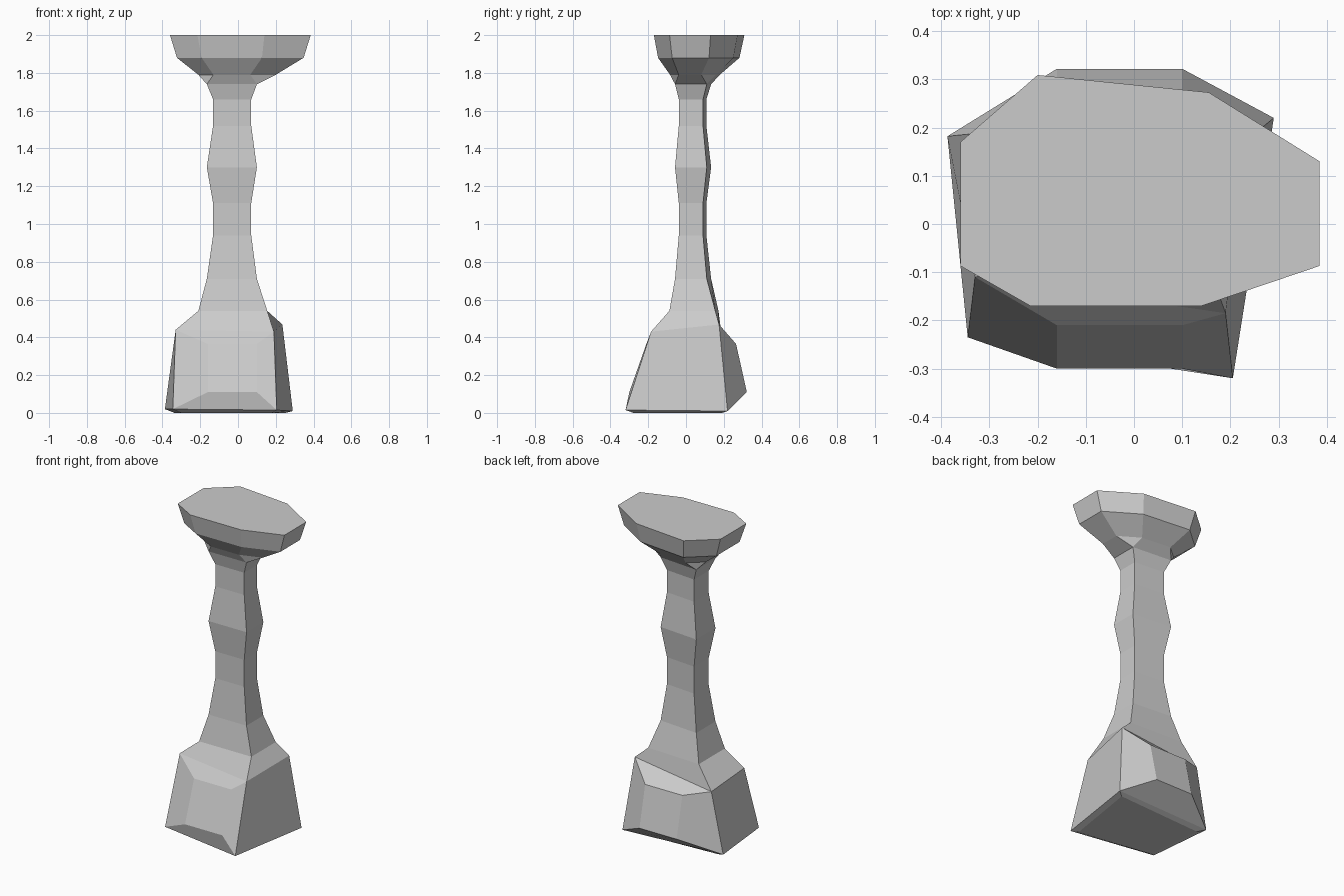
import bpy, bmesh

if "Cube" in bpy.data.objects:
    bpy.data.objects.remove(bpy.data.objects["Cube"])

bm = bmesh.new()


def ring(points):
    return [bm.verts.new(p) for p in points]


def skin(low, high):
    # joins two closed loops; repeated corners become triangles
    n = len(low)
    for i in range(n):
        j = (i + 1) % n
        corners = dict.fromkeys((low[i], low[j], high[j], high[i]))
        bm.faces.new(list(corners))


def shaft_ring(z, x0, x1, front, back_right, back_left):
    return ring([(x0, front, z), (x1, front, z), (x1, back_right, z), (x0, back_left, z)])


# Block base: corners ordered front-left, front-right, back-right, back-left
foot = ring([(-.345, -.235, .02), (.205, -.32, .015), (.29, .22, .01), (-.387, .182, .02)])
sole = ring([(v.co.x * .87, v.co.y * .87, 0) for v in foot])
shoulder = ring([(-.33, -.11, .44), (.19, -.185, .43), (.235, .175, .468), (-.31, .19, .40)])
bm.faces.new(sole[::-1])
skin(sole, foot)

# Raised panels on the front and back of the base
for a, b, y_low, y_high, xs in ((0, 1, -.30, -.21, (-.16, .10)),
                                (2, 3, .322, .265, (.10, -.16))):
    outer = [foot[a], foot[b], shoulder[b], shoulder[a]]
    inner = ring([(xs[0], y_low, .11), (xs[1], y_low, .11),
                  (xs[1], y_high, .365), (xs[0], y_high, .365)])
    skin(outer, inner)
    bm.faces.new(inner)

# Plain left and right sides of the base
for a, b in ((1, 2), (3, 0)):
    bm.faces.new([foot[a], foot[b], shoulder[b], shoulder[a]])

# Four-sided shaft with alternating swells and necks
collar = (-.21, .155, -.088, .155, .172)
swell = (-.165, .10, -.058, .11, .133)
neck = (-.132, .07, -.038, .09, .108)
previous = shoulder
for z, section in ((.54, collar), (.71, swell), (.94, neck), (1.11, neck),
                   (1.30, swell), (1.52, neck), (1.66, neck), (1.74, swell)):
    current = shaft_ring(z, *section)
    skin(previous, current)
    previous = current

# Flared eight-sided top, each shaft corner splitting in two
octagon = [(-.36, -.087), (-.215, -.17), (.14, -.17), (.385, -.087),
           (.385, .13), (.155, .273), (-.2, .309), (-.36, .17)]
previous = [previous[i // 2] for i in range(8)]
for z, scale, dx, dy in ((1.79, .55, -.012, .009), (1.88, .9, .001, .005), (2.0, 1, 0, 0)):
    current = ring([(x * scale + dx, y * scale + dy, z) for x, y in octagon])
    skin(previous, current)
    previous = current
bm.faces.new(previous)

bmesh.ops.recalc_face_normals(bm, faces=bm.faces[:])
mesh = bpy.data.meshes.new("pedestal")
bm.to_mesh(mesh)
bm.free()
pedestal = bpy.data.objects.new("pedestal", mesh)
bpy.context.collection.objects.link(pedestal)
